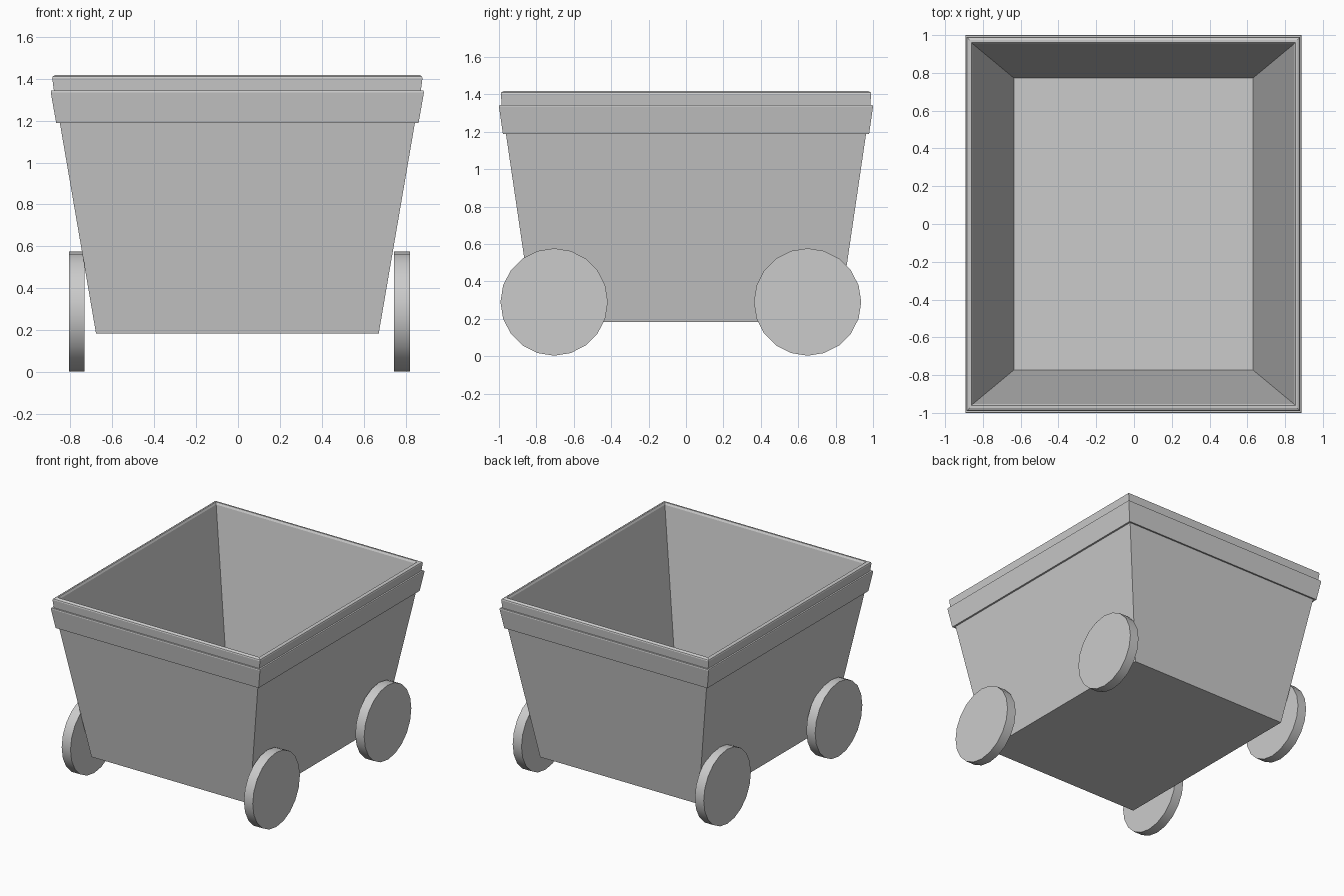
import bpy, bmesh, math

if "Cube" in bpy.data.objects:
    bpy.data.objects.remove(bpy.data.objects["Cube"])

CX = -0.003  # slight sideways offset of the tub


def loft_rect(name, rings):
    """Skin rectangular rings (half x, half y, z) and cap both ends."""
    bm = bmesh.new()
    loops = []
    for hx, hy, z in rings:
        loops.append([bm.verts.new((CX + sx * hx, sy * hy, z))
                      for sx, sy in ((-1, -1), (1, -1), (1, 1), (-1, 1))])
    for a, b in zip(loops, loops[1:]):
        for i in range(4):
            j = (i + 1) % 4
            bm.faces.new((a[i], a[j], b[j], b[i]))
    bm.faces.new(loops[0][::-1])
    bm.faces.new(loops[-1])
    bmesh.ops.recalc_face_normals(bm, faces=bm.faces)
    mesh = bpy.data.meshes.new(name)
    bm.to_mesh(mesh)
    bm.free()
    obj = bpy.data.objects.new(name, mesh)
    bpy.context.collection.objects.link(obj)
    return obj


# Hollow tub: outer wall, raised band, chamfered lip, inner wall, floor
loft_rect("tub", [
    (0.674, 0.815, 0.184),
    (0.847, 0.963, 1.191),
    (0.864, 0.979, 1.188),
    (0.890, 1.000, 1.335),
    (0.888, 0.998, 1.343),
    (0.875, 0.985, 1.343),
    (0.883, 0.990, 1.403),
    (0.880, 0.987, 1.411),
    (0.868, 0.974, 1.418),
    (0.858, 0.962, 1.418),
    (0.850, 0.953, 1.403),
    (0.632, 0.772, 0.220),
])

# Four twenty-sided wheels
R = 0.287
for side, x in (("left", -0.769), ("right", 0.782)):
    for end, y in (("front", -0.705), ("back", 0.65)):
        bpy.ops.mesh.primitive_cylinder_add(
            vertices=20, radius=R, depth=0.075,
            location=(x, y, 0.29), rotation=(0, math.pi / 2, 0))
        bpy.context.object.name = f"wheel_{end}_{side}"
        bpy.ops.object.shade_smooth_by_angle(angle=math.radians(30))
